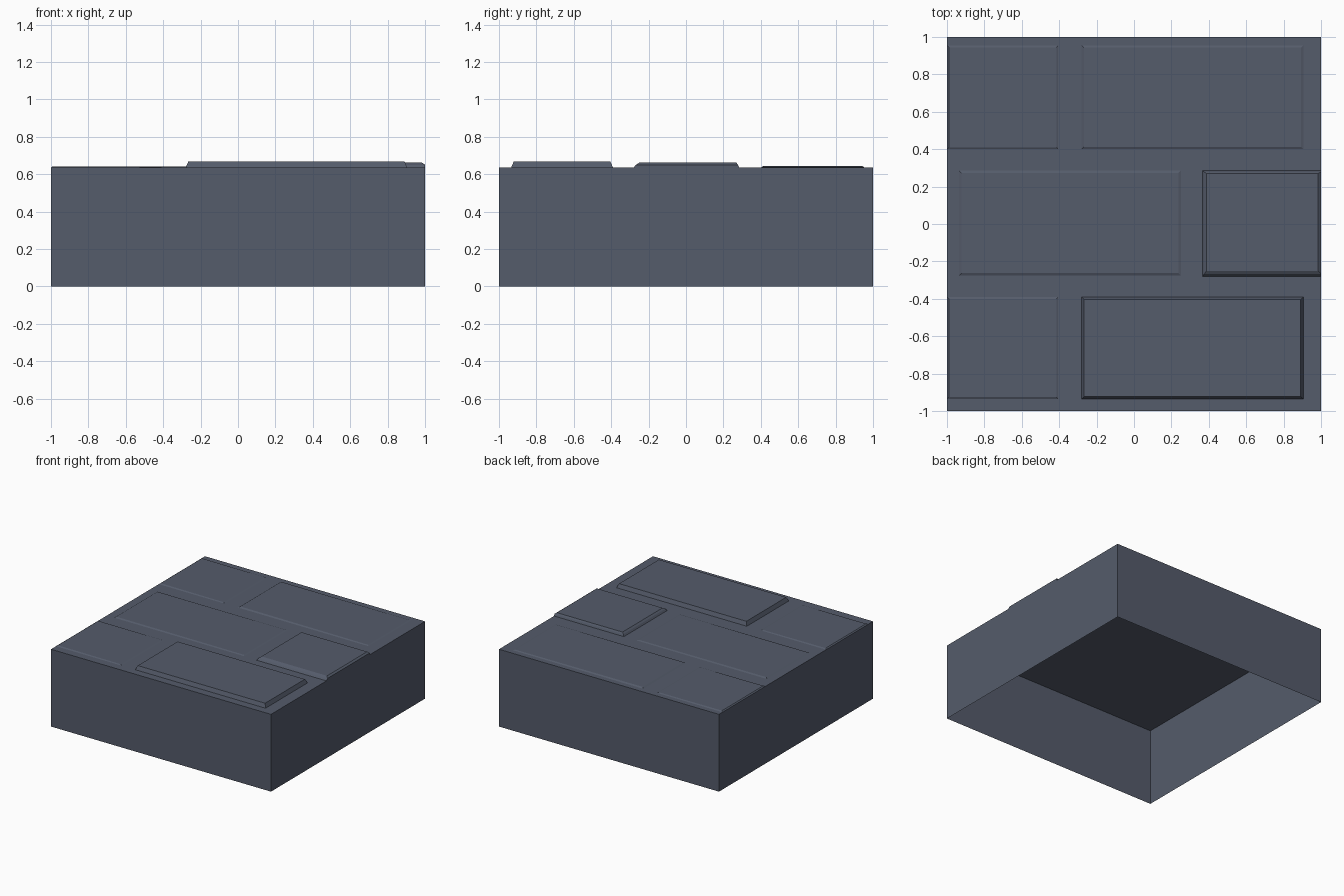
import bpy, bmesh

if "Cube" in bpy.data.objects:
    bpy.data.objects.remove(bpy.data.objects["Cube"])

TOP = 0.635

stone = bpy.data.materials.new("slate_blue")
stone.diffuse_color = (0.090, 0.106, 0.146, 1)
stone.use_nodes = True
stone.node_tree.nodes["Principled BSDF"].inputs["Base Color"].default_value = stone.diffuse_color


def make_object(name, bm):
    mesh = bpy.data.meshes.new(name)
    bm.to_mesh(mesh)
    bm.free()
    mesh.materials.append(stone)
    obj = bpy.data.objects.new(name, mesh)
    bpy.context.collection.objects.link(obj)


def loft(bm, rings):
    """Join stacked rectangles (x0, x1, y0, y1, z_left, z_right), capping the top."""
    loops = [[bm.verts.new(p) for p in ((x0, y0, zl), (x1, y0, zr), (x1, y1, zr), (x0, y1, zl))]
             for x0, x1, y0, y1, zl, zr in rings]
    for a, b in zip(loops, loops[1:]):
        for i in range(4):
            j = (i + 1) % 4
            bm.faces.new((a[i], a[j], b[j], b[i]))
    bm.faces.new(loops[-1])


# Hollow block, open underneath
bm = bmesh.new()
loft(bm, [(-1, 1, -1, 1, 0, 0), (-1, 1, -1, 1, TOP, TOP)])
make_object("block", bm)

# Paving bricks: footprint, inset, height at left and right ends
bricks = {
    "front_long_brick": (-0.28, 0.905, -0.935, -0.39, 0.014, 0.032, 0.032),
    "back_long_brick": (-0.28, 0.905, 0.40, 0.955, 0.012, 0.008, 0.004),
    "middle_long_brick": (-0.935, 0.25, -0.275, 0.285, 0.012, 0.007, 0.004),
}
for name, (x0, x1, y0, y1, d, hl, hr) in bricks.items():
    bm = bmesh.new()
    loft(bm, [(x0, x1, y0, y1, TOP, TOP),
              (x0 + d, x1 - d, y0 + d, y1 - d, TOP + hl, TOP + hr)])
    make_object(name, bm)

# Half bricks running off the left edge
for name, y0, y1 in (("front_half_brick", -0.935, -0.39), ("back_half_brick", 0.40, 0.955)):
    bm = bmesh.new()
    loft(bm, [(-1, -0.405, y0, y1, TOP, TOP),
              (-0.99, -0.415, y0 + 0.01, y1 - 0.01, TOP + 0.007, TOP + 0.004)])
    make_object(name, bm)

# Raised half brick flush with the right side
bm = bmesh.new()
loft(bm, [(0.365, 1, -0.28, 0.285, TOP, TOP),
          (0.375, 1, -0.268, 0.278, 0.65, 0.65),
          (0.388, 0.985, -0.25, 0.27, 0.661, 0.661)])
make_object("right_half_brick", bm)
